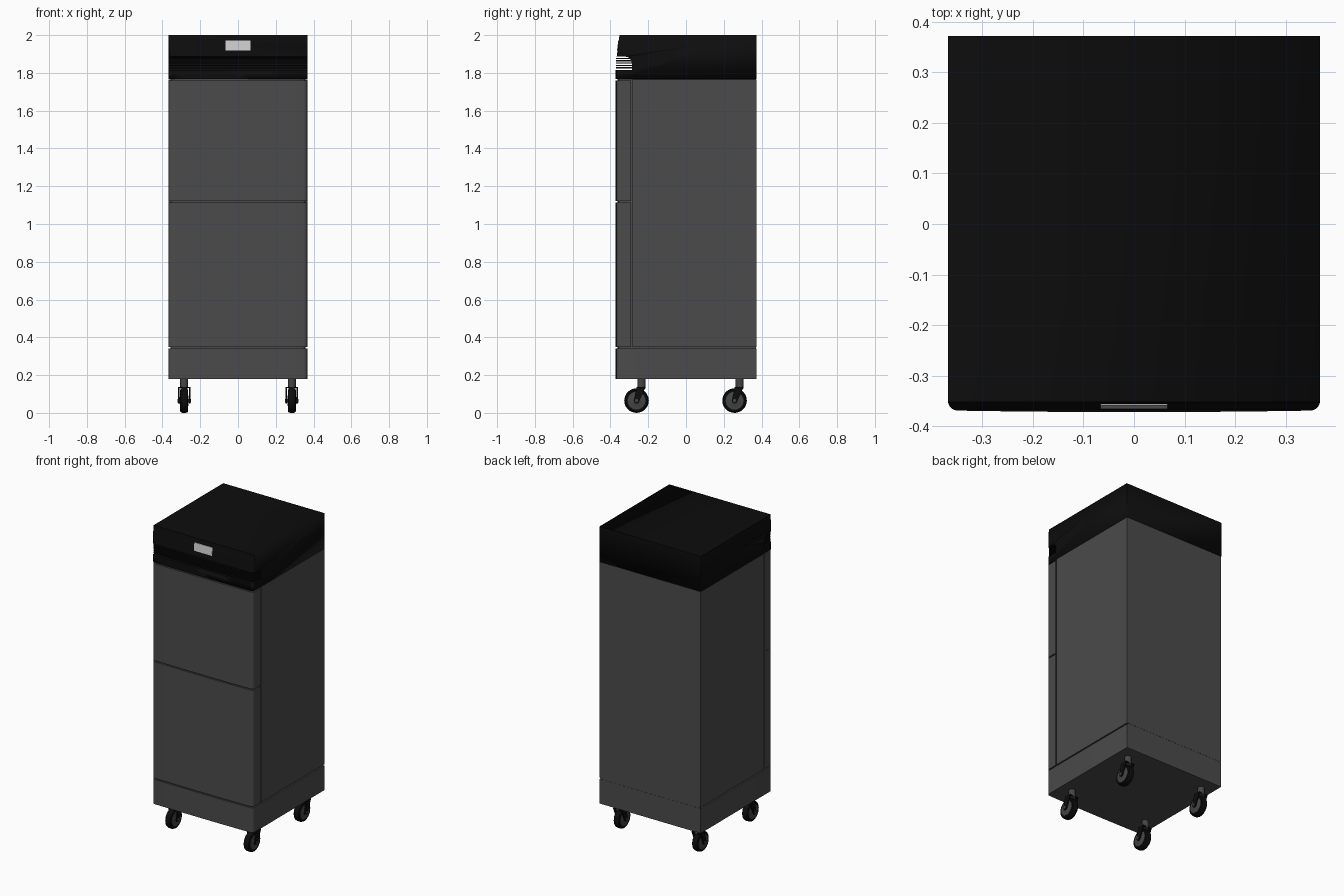
import bpy, bmesh, math
from mathutils import Matrix, Vector

if "Cube" in bpy.data.objects:
    bpy.data.objects.remove(bpy.data.objects["Cube"])


def material(name, v):
    m = bpy.data.materials.new(name)
    m.diffuse_color = (v, v, v, 1)
    m.use_nodes = True
    m.node_tree.nodes["Principled BSDF"].inputs["Base Color"].default_value = m.diffuse_color
    return m


GREY = material("dark_grey", 0.07)
BLACK = material("black", 0.004)
HUB = material("hub_grey", 0.06)
LIGHT = material("light_grey", 0.55)


def finish(name, bm, mat):
    bmesh.ops.recalc_face_normals(bm, faces=bm.faces)
    me = bpy.data.meshes.new(name)
    bm.to_mesh(me)
    bm.free()
    for p in me.polygons:
        p.use_smooth = True
    me.set_sharp_from_angle(angle=math.radians(30))
    me.materials.append(mat)
    ob = bpy.data.objects.new(name, me)
    bpy.context.collection.objects.link(ob)
    return ob


def prism(name, points, direction, mat):
    """Extrude a closed outline of 3D points along a direction."""
    bm = bmesh.new()
    face = bm.faces.new([bm.verts.new(p) for p in points])
    ext = bmesh.ops.extrude_face_region(bm, geom=[face])
    verts = [g for g in ext["geom"] if isinstance(g, bmesh.types.BMVert)]
    bmesh.ops.translate(bm, verts=verts, vec=Vector(direction))
    return finish(name, bm, mat)


def box(name, lo, hi, mat):
    x0, y0, z0 = lo
    x1, y1, z1 = hi
    pts = [(x0, y0, z0), (x1, y0, z0), (x1, y1, z0), (x0, y1, z0)]
    return prism(name, pts, (0, 0, z1 - z0), mat)


def bowed(name, y_back, z0, z1, mat, w=0.367, front=-0.372, r=0.02):
    """Panel with a slightly bowed front and rounded front corners."""
    bow = 0.003
    half = [((w - r) * i / 5, front + bow * (i / 5) ** 2) for i in range(5)]
    for i in range(6):
        a = math.pi / 2 * i / 5
        half.append((w - r + r * math.sin(a), front + bow + r - r * math.cos(a)))
    half.append((w, y_back))
    pts = half + [(-x, y) for x, y in reversed(half[1:])]
    return prism(name, [(x, y, z0) for x, y in pts], (0, 0, z1 - z0), mat)


def lathe(name, profile, centre, mat, axis="X", n=28):
    """Revolve (radius, offset) points around an axis."""
    bm = bmesh.new()
    rings = []
    for r, h in profile:
        rings.append([bm.verts.new((r * math.cos(2 * math.pi * i / n),
                                    r * math.sin(2 * math.pi * i / n), h)) for i in range(n)])
    for a, b in zip(rings, rings[1:]):
        for i in range(n):
            j = (i + 1) % n
            bm.faces.new((a[i], a[j], b[j], b[i]))
    bm.faces.new(rings[0])
    bm.faces.new(rings[-1])
    if axis == "X":
        bm.transform(Matrix.Rotation(math.pi / 2, 4, "Y"))
    bm.transform(Matrix.Translation(centre))
    return finish(name, bm, mat)


# Cabinet: base, main body, recessed core behind the seams, two doors
bowed("base", 0.372, 0.18, 0.342, GREY)
box("cabinet_body", (-0.367, -0.283, 0.35), (0.367, 0.372, 1.766), GREY)
bowed("recessed_core", 0.371, 0.3, 1.8, GREY, w=0.357, front=-0.362)
bowed("lower_door", -0.292, 0.35, 1.115, GREY)
bowed("upper_door", -0.292, 1.123, 1.76, GREY)

# Head: side profile with vent notch and sloped face, trimmed by the bowed plan
profile = [(-0.4, 1.768), (0.4, 1.768), (0.4, 2.0), (-0.352, 2.0), (-0.367, 1.886)]
for i in range(7):
    a = math.pi / 2 * i / 6
    profile.append((-0.322 + 0.035 * math.sin(a), 1.851 + 0.035 * math.cos(a)))
profile += [(-0.287, 1.815), (-0.4, 1.815)]
head = prism("head", [(-0.4, y, z) for y, z in profile], (0.8, 0, 0), BLACK)
cutter = bowed("head_trim", 0.372, 1.7, 2.1, BLACK, w=0.368)
mod = head.modifiers.new("trim", "BOOLEAN")
mod.operation = "INTERSECT"
mod.solver = "EXACT"
mod.object = cutter
cutter.hide_render = True
cutter.hide_set(True)

# Vent slats in the notch
for i in range(5):
    z = 1.824 + i * 0.0125
    bowed(f"vent_slat_{i + 1}", -0.28, z, z + 0.006, BLACK, w=0.366, front=-0.37)

# Display on the sloped face
display = box("display", (-0.066, -0.003, -0.026), (0.066, 0.003, 0.026), LIGHT)
display.location = (0, -0.359, 1.945)
display.rotation_euler.x = -math.atan2(0.015, 0.114)

# Casters
R = 0.065
tyre = [(0.046, -0.019), (0.056, -0.021), (0.062, -0.017), (R, -0.008),
        (R, 0.008), (0.062, 0.017), (0.056, 0.021), (0.046, 0.019)]
hub = [(0.018, -0.024), (0.022, -0.022), (0.047, -0.0205), (0.047, 0.0205),
       (0.022, 0.022), (0.018, 0.024)]
for fb, yw in (("front", -0.262), ("rear", 0.257)):
    for lr, x in (("left", -0.285), ("right", 0.285)):
        tag = f"{fb}_{lr}_caster"
        ys = yw + 0.027
        lathe(tag + "_tyre", tyre, (x, yw, R), BLACK)
        lathe(tag + "_hub", hub, (x, yw, R), HUB)
        lathe(tag + "_axle", [(0.009, -0.036), (0.009, 0.036)], (x, yw, R), HUB, n=12)
        lathe(tag + "_stem", [(0.021, 0.128), (0.021, 0.182)], (x, ys, 0), HUB, "Z", 20)
        box(tag + "_fork_crown", (x - 0.033, ys - 0.026, 0.131),
            (x + 0.033, ys + 0.02, 0.137), BLACK)
        # Tapered fork plate, rounded round the axle
        plate = [(ys + 0.02, 0.135), (ys - 0.026, 0.135)]
        for i in range(7):
            a = math.radians(180 + 25 * i)
            plate.append((yw + 0.015 * math.cos(a), R + 0.015 * math.sin(a)))
        for side in (-1, 1):
            prism(f"{tag}_fork_{'outer' if side * x > 0 else 'inner'}",
                  [(x + side * 0.026, y, z) for y, z in plate], (side * 0.007, 0, 0), BLACK)
